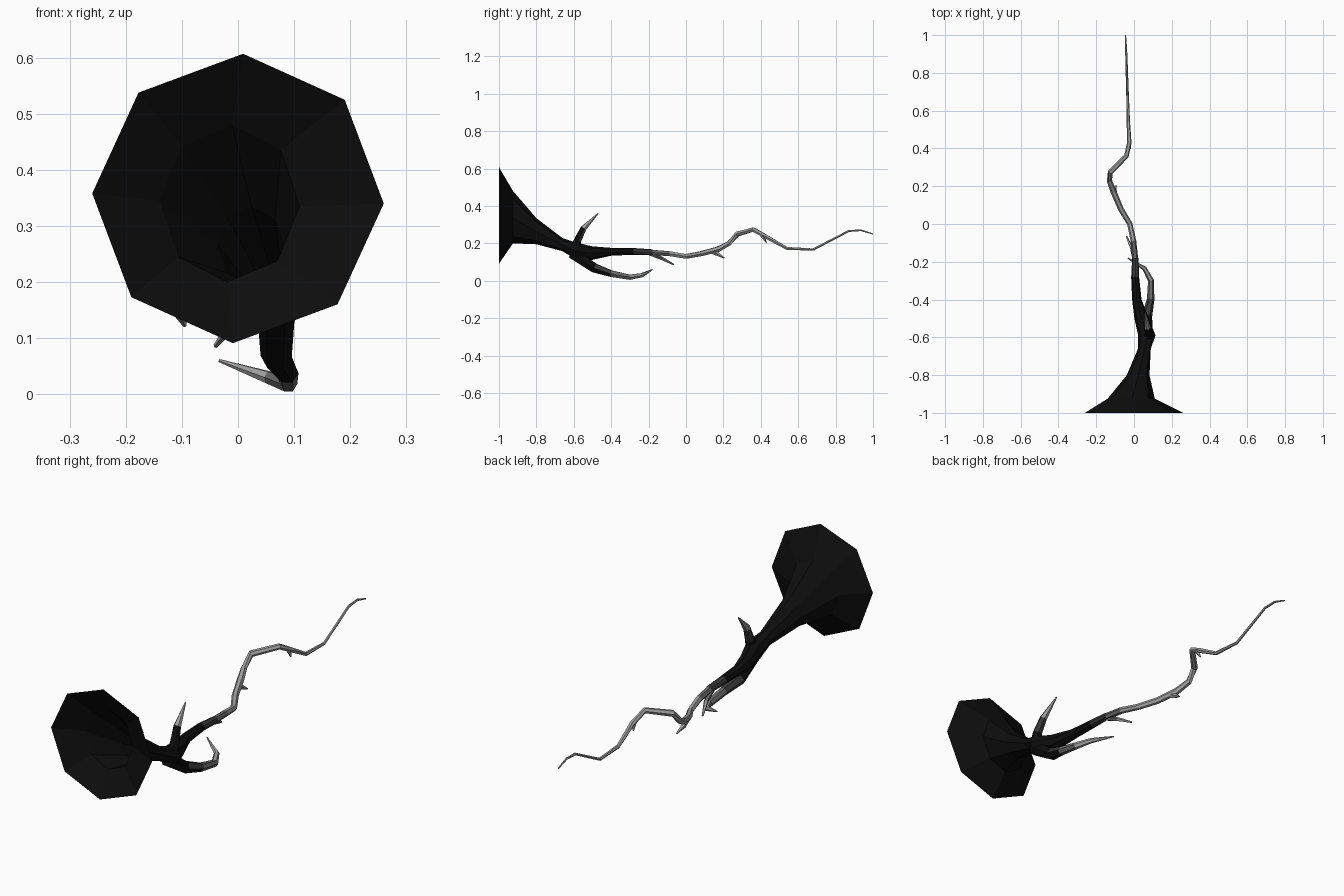
import bpy, bmesh, math
from mathutils import Vector


def make_mat(name, v):
    m = bpy.data.materials.new(name)
    m.diffuse_color = (v, v, v, 1)
    return m


# shades from charred root to pale tip
MATS = [make_mat("black", 0.004), make_mat("dark_grey", 0.04),
        make_mat("mid_grey", 0.14), make_mat("pale_grey", 0.35)]


def tube(name, path, sides, fade, flat=False, cap_start=True):
    """path rows: x, y, z, horizontal radius, vertical radius.
    fade = (y where black ends, y where pale begins)."""
    bm = bmesh.new()
    pts = [Vector(p[:3]) for p in path]
    rings = []
    for i, p in enumerate(path):
        t = (pts[min(i + 1, len(pts) - 1)] - pts[max(i - 1, 0)]).normalized()
        if flat:
            t = Vector((0, 1, 0))
        side = t.cross(Vector((0, 0, 1))).normalized()
        up = side.cross(t)
        ring = []
        for k in range(sides):
            a = 2 * math.pi * k / sides + math.radians(-2)
            ring.append(bm.verts.new(pts[i] + side * math.cos(a) * p[3] + up * math.sin(a) * p[4]))
        rings.append(ring)
    for a, b in zip(rings, rings[1:]):
        for k in range(sides):
            j = (k + 1) % sides
            bm.faces.new((a[k], a[j], b[j], b[k]))
    if cap_start:
        bm.faces.new(rings[0][::-1])
    bm.faces.new(rings[-1])
    bmesh.ops.recalc_face_normals(bm, faces=bm.faces)
    for f in bm.faces:
        s = (f.calc_center_median().y - fade[0]) / (fade[1] - fade[0])
        f.material_index = max(0, min(3, int(s * 2 + 1))) if s > 0 else 0
    me = bpy.data.meshes.new(name)
    bm.to_mesh(me)
    bm.free()
    for m in MATS:
        me.materials.append(m)
    ob = bpy.data.objects.new(name, me)
    bpy.context.collection.objects.link(ob)


def even(rows):
    return [(x, y, z, r, r) for x, y, z, r in rows]


# flared trunk, open at the base
tube("trunk", [
    (0, -1, 0.349, 0.26, 0.258),
    (-0.015, -0.925, 0.34, 0.125, 0.14),
    (0.022, -0.80, 0.265, 0.06, 0.07),
    (0.055, -0.66, 0.193, 0.034, 0.035),
    (0.068, -0.59, 0.16, 0.046, 0.045),
    (0.04, -0.50, 0.148, 0.038, 0.036),
    (0.015, -0.40, 0.155, 0.025, 0.021),
    (0.006, -0.28, 0.157, 0.021, 0.018),
    (0.007, -0.18, 0.152, 0.017, 0.016)], 8, (-0.30, -0.12), flat=True, cap_start=False)

# long winding limb
tube("main_limb", even([
    (0.007, -0.19, 0.152, 0.016), (-0.003, -0.09, 0.145, 0.015),
    (-0.022, -0.0, 0.13, 0.014), (-0.07, 0.08, 0.145, 0.015),
    (-0.108, 0.17, 0.168, 0.016), (-0.13, 0.23, 0.20, 0.014),
    (-0.125, 0.275, 0.25, 0.015), (-0.04, 0.36, 0.274, 0.013),
    (-0.025, 0.43, 0.235, 0.012), (-0.03, 0.54, 0.173, 0.009),
    (-0.034, 0.68, 0.167, 0.007), (-0.04, 0.87, 0.266, 0.006),
    (-0.042, 0.935, 0.27, 0.005), (-0.045, 1.0, 0.25, 0.003)]), 6, (-0.30, -0.05))

# hooked lower branch
tube("lower_branch", even([
    (0.068, -0.61, 0.15, 0.034), (0.068, -0.49, 0.068, 0.028),
    (0.088, -0.40, 0.038, 0.020), (0.09, -0.30, 0.019, 0.016),
    (0.055, -0.235, 0.03, 0.012), (-0.033, -0.18, 0.06, 0.003)]), 6, (-0.45, -0.27))

# upright branch
tube("upper_branch", even([
    (0.075, -0.595, 0.165, 0.030), (0.08, -0.58, 0.215, 0.022),
    (0.072, -0.548, 0.28, 0.017), (0.06, -0.47, 0.36, 0.003)]), 6, (-0.565, -0.52))

# small twigs and thorns
tube("twig", even([
    (0.004, -0.20, 0.15, 0.013), (-0.012, -0.13, 0.12, 0.010),
    (-0.04, -0.065, 0.086, 0.004)]), 5, (-0.25, -0.13))
tube("middle_thorn", even([
    (-0.095, 0.13, 0.16, 0.013), (-0.103, 0.165, 0.145, 0.012),
    (-0.095, 0.205, 0.122, 0.003)]), 5, (-0.3, -0.1))
tube("far_thorn", even([
    (-0.027, 0.40, 0.25, 0.010), (-0.025, 0.415, 0.23, 0.009),
    (-0.03, 0.43, 0.203, 0.003)]), 5, (-0.3, -0.1))
